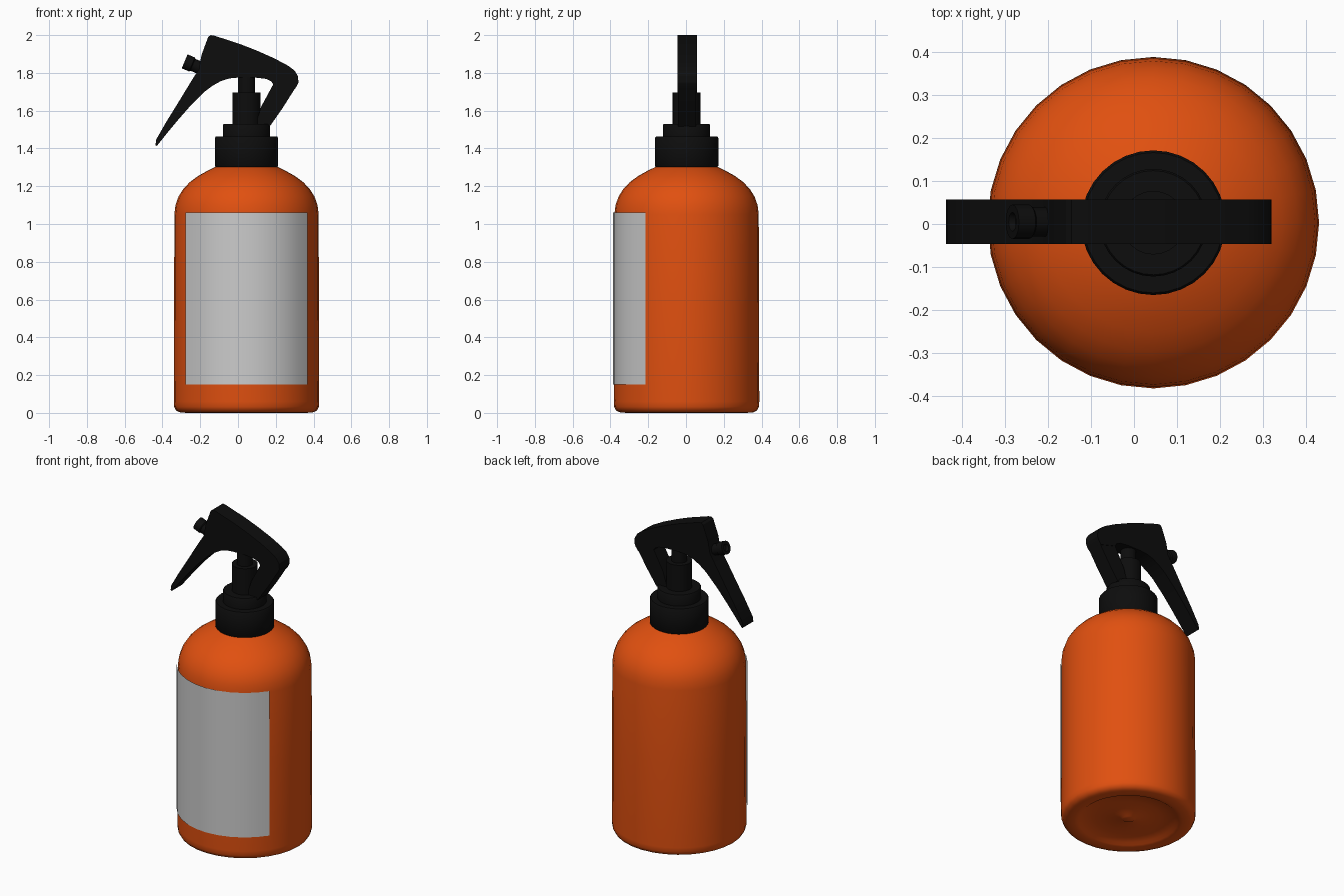
import bpy, bmesh, math
from mathutils import Matrix, Vector

if "Cube" in bpy.data.objects:
    bpy.data.objects.remove(bpy.data.objects["Cube"])

CX, CY = 0.045, 0.003   # bottle axis


def material(name, rgb):
    m = bpy.data.materials.new(name)
    m.diffuse_color = (*rgb, 1)
    m.use_nodes = True
    m.node_tree.nodes["Principled BSDF"].inputs["Base Color"].default_value = m.diffuse_color
    return m


ORANGE = material("orange_plastic", (0.75, 0.08, 0.005))
BLACK = material("black_plastic", (0.004, 0.004, 0.004))


def finish(name, bm, mat=None, angle=35):
    bmesh.ops.remove_doubles(bm, verts=bm.verts, dist=1e-5)
    bmesh.ops.recalc_face_normals(bm, faces=bm.faces)
    mesh = bpy.data.meshes.new(name)
    bm.to_mesh(mesh)
    bm.free()
    ob = bpy.data.objects.new(name, mesh)
    bpy.context.collection.objects.link(ob)
    if mat:
        mesh.materials.append(mat)
    bpy.ops.object.select_all(action='DESELECT')
    ob.select_set(True)
    bpy.context.view_layer.objects.active = ob
    bpy.ops.object.shade_smooth_by_angle(angle=math.radians(angle))
    return ob


def lathe(name, profile, mat, sides=32, matrix=None, angle=35):
    """Spin (radius, height) points around z."""
    bm = bmesh.new()
    verts = [bm.verts.new((r, 0, z)) for r, z in profile]
    edges = [bm.edges.new(p) for p in zip(verts, verts[1:])]
    bmesh.ops.spin(bm, geom=verts + edges, cent=(0, 0, 0), axis=(0, 0, 1),
                   angle=math.tau, steps=sides, use_merge=True)
    bm.transform(matrix or Matrix.Translation((CX, CY, 0)))
    return finish(name, bm, mat, angle)


def slab(name, outline, y0, y1, mat, angle=25):
    """Extrude an (x, z) outline along y."""
    bm = bmesh.new()
    face = bm.faces.new([bm.verts.new((x, y0, z)) for x, z in outline])
    ext = bmesh.ops.extrude_face_region(bm, geom=[face])
    moved = [g for g in ext["geom"] if isinstance(g, bmesh.types.BMVert)]
    bmesh.ops.translate(bm, verts=moved, vec=(0, y1 - y0, 0))
    return finish(name, bm, mat, angle)


# Bottle with recessed base and domed shoulder
lathe("bottle", [
    (0, 0.012), (0.035, 0.012), (0.05, 0.022), (0.19, 0.02), (0.27, 0.015),
    (0.285, 0.004), (0.31, 0), (0.35, 0.002), (0.373, 0.012), (0.383, 0.032),
    (0.385, 0.06), (0.383, 0.6), (0.382, 1.05), (0.376, 1.10), (0.36, 1.145),
    (0.335, 1.185), (0.30, 1.222), (0.255, 1.255), (0.21, 1.28),
    (0.165, 1.302), (0.14, 1.31), (0.14, 1.36)], ORANGE, angle=50)

# Label wrapped around ten bottle facets
bm = bmesh.new()
step = math.tau / 32
cols = []
for i in range(-5, 6):
    a = -math.pi / 2 + i * step
    cols.append([bm.verts.new((CX + 0.389 * math.cos(a), CY + 0.389 * math.sin(a), z))
                 for z in (0.15, 1.06)])
for a, b in zip(cols, cols[1:]):
    bm.faces.new((a[0], b[0], b[1], a[1]))
finish("label", bm)

# Stepped collar and pump neck
lathe("cap", [(0.14, 1.303), (0.164, 1.303), (0.168, 1.308), (0.168, 1.456),
              (0.163, 1.462), (0.125, 1.462), (0.125, 1.525), (0.121, 1.53),
              (0, 1.53)], BLACK, angle=50)
lathe("pump_neck", [(0.074, 1.52), (0.074, 1.695), (0.045, 1.695),
                    (0.045, 1.82)], BLACK, sides=24)

# Spray head and trigger in one curved silhouette
slab("spray_head", [
    (-0.158, 1.99), (-0.145, 2.0), (-0.125, 1.997), (0.01, 1.953),
    (0.10, 1.918), (0.19, 1.878), (0.265, 1.838), (0.30, 1.812),
    (0.317, 1.783), (0.32, 1.75), (0.31, 1.727), (0.294, 1.706),
    (0.19, 1.735), (0.176, 1.755), (0.15, 1.768), (0.093, 1.775),
    (0.0, 1.775), (-0.045, 1.771), (-0.09, 1.757), (-0.135, 1.732),
    (-0.18, 1.698), (-0.257, 1.62), (-0.32, 1.548), (-0.373, 1.484),
    (-0.43, 1.413), (-0.437, 1.418), (-0.433, 1.447), (-0.38, 1.54),
    (-0.32, 1.637), (-0.242, 1.765), (-0.207, 1.82), (-0.193, 1.895)],
    -0.046, 0.057, BLACK)

# Rear strut between head and collar
slab("rear_strut", [(0.188, 1.742), (0.30, 1.715), (0.235, 1.612), (0.167, 1.515),
                    (0.09, 1.515), (0.122, 1.62)], -0.043, 0.054, BLACK)

# Nozzle, tilted slightly upward
axis = Vector((-0.923, 0, 0.385))
place = (Matrix.Translation((-0.17, 0.005, 1.814))
         @ axis.to_track_quat('Z', 'Y').to_matrix().to_4x4())
lathe("nozzle", [(0.034, -0.02), (0.034, 0.075), (0.04, 0.08), (0.04, 0.122),
                 (0.022, 0.122), (0.016, 0.108), (0, 0.108)],
      BLACK, sides=16, matrix=place)
